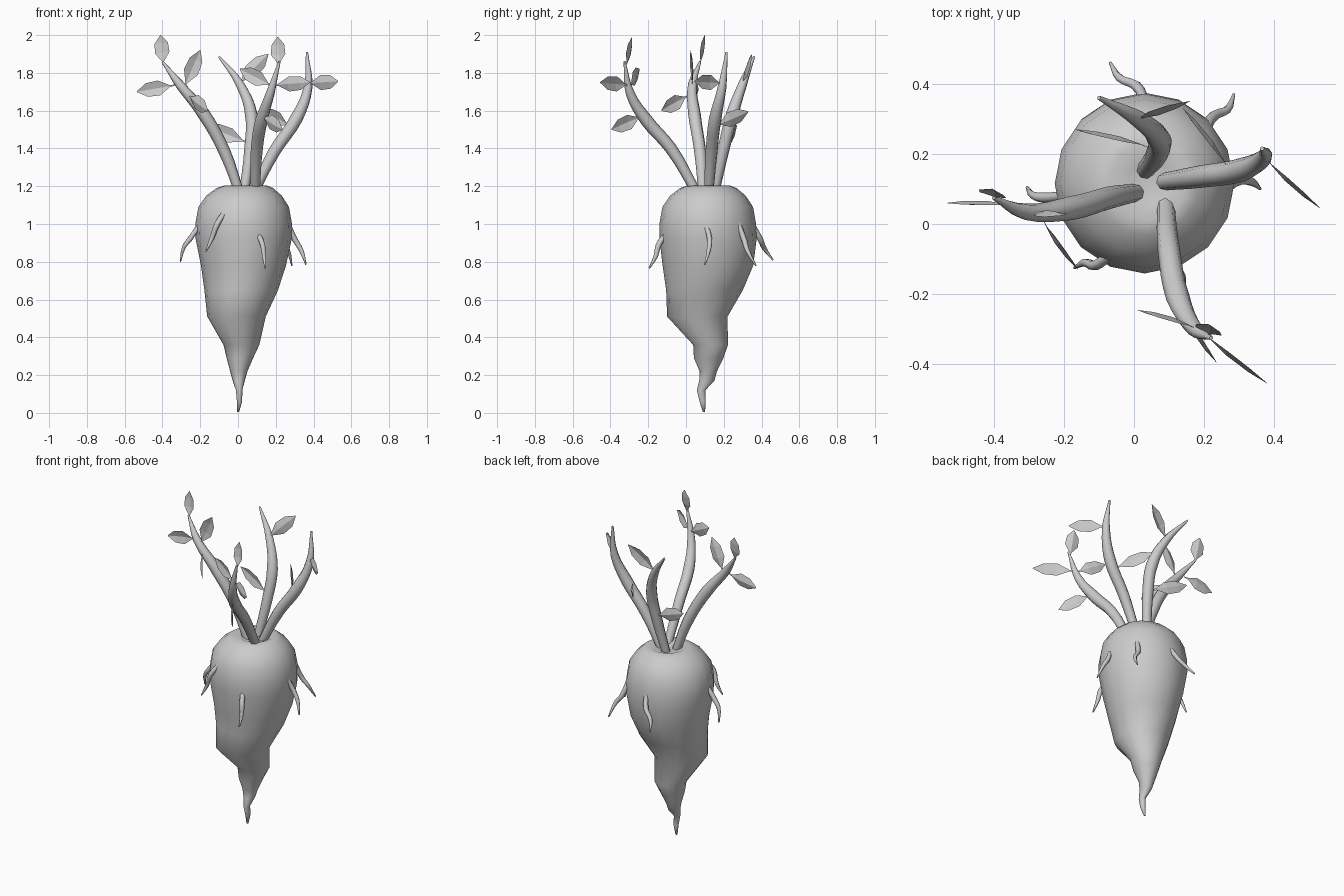
import bpy, bmesh, math
from mathutils import Vector


def finish(name, bm, smooth=True):
    bmesh.ops.recalc_face_normals(bm, faces=bm.faces)
    me = bpy.data.meshes.new(name)
    bm.to_mesh(me)
    bm.free()
    for p in me.polygons:
        p.use_smooth = smooth
    ob = bpy.data.objects.new(name, me)
    bpy.context.collection.objects.link(ob)
    return ob


def tube(name, pts, radii, res=4, sides=2):
    """Tapered smooth tube through a few points."""
    cu = bpy.data.curves.new(name, 'CURVE')
    cu.dimensions = '3D'
    cu.bevel_depth = 1.0
    cu.bevel_resolution = sides
    cu.resolution_u = res
    cu.use_fill_caps = True
    sp = cu.splines.new('BEZIER')
    sp.bezier_points.add(len(pts) - 1)
    for b, p, r in zip(sp.bezier_points, pts, radii):
        b.co, b.radius = p, r
        b.handle_left_type = b.handle_right_type = 'AUTO'
    ob = bpy.data.objects.new(name, cu)
    bpy.context.collection.objects.link(ob)
    bpy.ops.object.select_all(action='DESELECT')
    ob.select_set(True)
    bpy.context.view_layer.objects.active = ob
    bpy.ops.object.convert(target='MESH')
    bpy.ops.object.shade_smooth()


# Root body: stacked rings (z, centre x, centre y, radius x, radius y)
RINGS = [(0.005, 0.0, 0.095, 0.006, 0.006), (0.06, 0.008, 0.088, 0.014, 0.016),
         (0.12, 0.006, 0.080, 0.017, 0.023), (0.17, 0.004, 0.110, 0.032, 0.040),
         (0.22, 0.004, 0.118, 0.046, 0.046), (0.29, 0.010, 0.120, 0.070, 0.078),
         (0.36, 0.018, 0.130, 0.095, 0.092), (0.51, -0.008, 0.060, 0.155, 0.160),
         (0.65, 0.017, 0.098, 0.195, 0.203), (0.78, 0.029, 0.116, 0.225, 0.240),
         (0.92, 0.030, 0.117, 0.254, 0.257), (1.00, 0.030, 0.115, 0.256, 0.256),
         (1.09, 0.030, 0.115, 0.240, 0.240), (1.15, 0.032, 0.116, 0.200, 0.200),
         (1.19, 0.036, 0.118, 0.150, 0.150), (1.205, 0.04, 0.12, 0.110, 0.110),
         (1.185, 0.045, 0.12, 0.06, 0.06)]
N = 16
bm = bmesh.new()
loops = [[bm.verts.new((cx + rx * math.cos(math.tau * i / N),
                        cy + ry * math.sin(math.tau * i / N), z)) for i in range(N)]
         for z, cx, cy, rx, ry in RINGS]
for a, b in zip(loops, loops[1:]):
    for i in range(N):
        j = (i + 1) % N
        bm.faces.new((a[i], a[j], b[j], b[i]))
bm.faces.new(loops[0])
bm.faces.new(loops[-1])
finish("root_body", bm)

# Four stems
STEMS = {
    "stem_left": [(0.01, 0.09, 1.16), (-0.07, 0.075, 1.38), (-0.18, 0.045, 1.58),
                  (-0.31, 0.035, 1.74), (-0.40, 0.075, 1.86)],
    "stem_back": [(0.03, 0.15, 1.16), (0.065, 0.20, 1.40), (0.07, 0.245, 1.58),
                  (0.01, 0.30, 1.74), (-0.10, 0.36, 1.885)],
    "stem_right": [(0.08, 0.12, 1.16), (0.19, 0.135, 1.38), (0.31, 0.155, 1.56),
                   (0.37, 0.19, 1.72), (0.365, 0.215, 1.91)],
    "stem_front": [(0.09, 0.06, 1.16), (0.10, -0.08, 1.40), (0.125, -0.21, 1.55),
                   (0.17, -0.295, 1.69), (0.22, -0.325, 1.86)],
}
for name, pts in STEMS.items():
    tube(name, pts, (0.025, 0.032, 0.034, 0.024, 0.006))

# Small side roots
ROOTLETS = [
    [(-0.07, -0.09, 1.06), (-0.11, -0.118, 1.00), (-0.14, -0.11, 0.92), (-0.17, -0.125, 0.855)],
    [(0.11, -0.11, 0.94), (0.13, -0.145, 0.89), (0.138, -0.16, 0.83), (0.145, -0.195, 0.765)],
    [(0.26, 0.10, 1.01), (0.30, 0.125, 0.92), (0.335, 0.12, 0.86), (0.36, 0.10, 0.785)],
    [(-0.20, 0.08, 1.00), (-0.255, 0.075, 0.92), (-0.285, 0.08, 0.88), (-0.305, 0.105, 0.80)],
    [(0.03, 0.35, 1.00), (0.005, 0.395, 0.915), (-0.04, 0.415, 0.87), (-0.068, 0.46, 0.81)],
    [(0.205, 0.27, 1.02), (0.23, 0.31, 0.91), (0.265, 0.325, 0.86), (0.285, 0.37, 0.78)],
]
for i, pts in enumerate(ROOTLETS):
    tube(f"side_root_{i + 1}", pts, (0.014, 0.015, 0.012, 0.004), res=3, sides=1)


def leaf(name, base, tip, side):
    """Creased leaf blade with a narrow stalk end; side is the rough width direction."""
    base, tip = Vector(base), Vector(tip)
    d = (tip - base).normalized()
    w = Vector(side)
    w = (w - d * w.dot(d)).normalized()
    n = d.cross(w)
    bm = bmesh.new()
    rows = []
    for t, h in ((0, 0.003), (0.14, 0.006), (0.42, 0.040), (0.74, 0.036), (1, 0.002)):
        c = base.lerp(tip, t) + n * 0.012 * math.sin(math.pi * t)
        rows.append([bm.verts.new(c + w * h * s - n * abs(s) * h * 0.3) for s in (-1, 0, 1)])
    for a, b in zip(rows, rows[1:]):
        for k in (0, 1):
            bm.faces.new((a[k], a[k + 1], b[k + 1], b[k]))
    finish(name, bm, False)


# Leaves: base, tip, width direction
UP, ACROSS = (0, 0, 1), (1, 0.1, 0)
LEAVES = [
    ((-0.395, 0.07, 1.84), (-0.41, 0.10, 2.0), (1, -0.25, 0)),
    ((-0.335, 0.05, 1.735), (-0.535, 0.06, 1.70), UP),
    ((-0.285, 0.03, 1.72), (-0.20, 0.025, 1.92), ACROSS),
    ((-0.26, 0.015, 1.68), (-0.16, -0.13, 1.60), UP),
    ((0.05, 0.215, 1.43), (-0.17, 0.27, 1.52), UP),
    ((0.00, 0.30, 1.74), (0.16, 0.35, 1.90), (-0.6, 0, 1)),
    ((0.27, 0.155, 1.52), (0.14, 0.33, 1.595), UP),
    ((0.37, 0.195, 1.745), (0.53, 0.045, 1.755), UP),
    ((0.18, -0.30, 1.73), (0.01, -0.245, 1.82), UP),
    ((0.19, -0.30, 1.735), (0.38, -0.455, 1.75), UP),
    ((0.215, -0.32, 1.83), (0.21, -0.285, 1.99), (1, -0.35, 0)),
    ((0.13, -0.23, 1.57), (0.235, -0.395, 1.50), UP),
]
for i, (b, t, s) in enumerate(LEAVES):
    leaf(f"leaf_{i + 1}", b, t, s)
